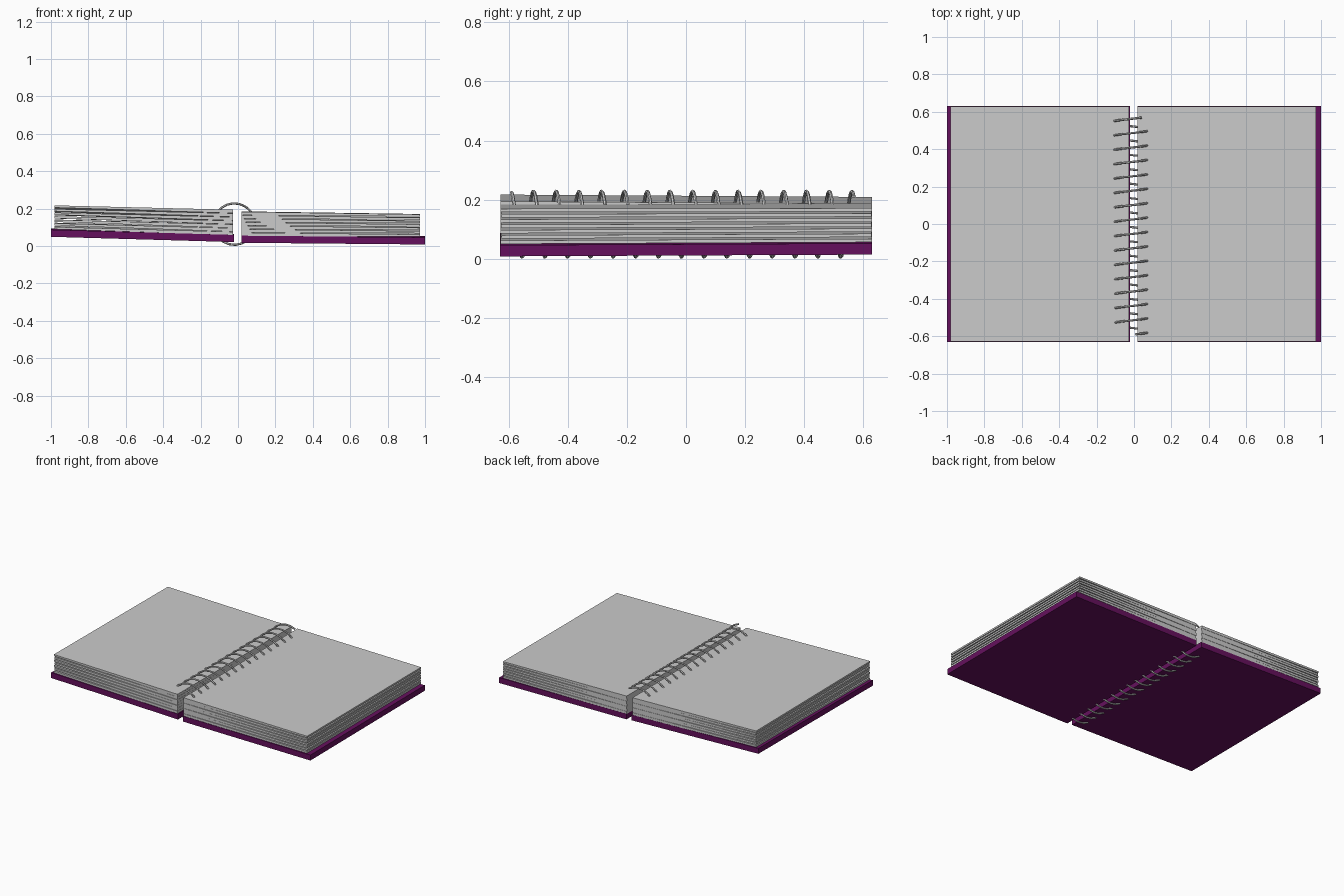
import bpy, bmesh, math

if "Cube" in bpy.data.objects:
    bpy.data.objects.remove(bpy.data.objects["Cube"])

purple = bpy.data.materials.new("purple_cover")
purple.diffuse_color = (0.13, 0.005, 0.11, 1)
purple.use_nodes = True
purple.node_tree.nodes["Principled BSDF"].inputs["Base Color"].default_value = purple.diffuse_color

SHEETS = 7


def lerp(a, b, t):
    return a + (b - a) * t


def slab(name, x_in, x_out, z_in, z_out, y0, y1, tilt=0.0, mat=None):
    """Flat slab from spine edge to outer edge; z_in / z_out are (bottom, top)."""
    profile = [(x_in, z_in[0]), (x_out, z_out[0]), (x_out, z_out[1]), (x_in, z_in[1])]
    bm = bmesh.new()
    ends = [[bm.verts.new((x, y, z + tilt * s)) for x, z in profile]
            for y, s in ((y0, -1), (y1, 1))]
    bm.faces.new(ends[0])
    bm.faces.new(ends[1])
    for i in range(4):
        j = (i + 1) % 4
        bm.faces.new((ends[0][i], ends[0][j], ends[1][j], ends[1][i]))
    bmesh.ops.recalc_face_normals(bm, faces=bm.faces)
    mesh = bpy.data.meshes.new(name)
    bm.to_mesh(mesh)
    bm.free()
    ob = bpy.data.objects.new(name, mesh)
    bpy.context.collection.objects.link(ob)
    if mat:
        mesh.materials.append(mat)
    return ob


def page_stack(side, x_in, x_out, inner, outer, tilt_top):
    """Sheets packed together at the spine, fanning apart at the outer edge."""
    step_in = (inner[1] - inner[0]) / SHEETS
    step_out = (outer[1] - outer[0]) / (SHEETS - 0.35)
    for i in range(SHEETS):
        zi = inner[0] + i * step_in
        zo = outer[0] + i * step_out
        shift = 0.002 * (i % 2)
        slab(f"{side}_page_{i + 1}", x_in, x_out + shift,
             (zi, zi + step_in), (zo, zo + step_out * 0.65),
             -0.627 + shift, 0.629 - shift, lerp(0.003, tilt_top, i / (SHEETS - 1)))


# Covers
slab("left_cover", -0.022, -1.0, (0.024, 0.062), (0.052, 0.090), -0.63, 0.63, 0.003, purple)
slab("right_cover", 0.018, 1.0, (0.020, 0.058), (0.011, 0.049), -0.63, 0.63, 0.003, purple)

# Page stacks
page_stack("left", -0.028, -0.982, (0.060, 0.190), (0.093, 0.213), -0.004)
page_stack("right", 0.018, 0.972, (0.056, 0.184), (0.053, 0.170), 0.001)

# Spiral binding: a helix swept with a thin round wire
TURNS, STEPS, WIRE = 15, 20, 0.006
RADIUS = 0.117 - WIRE
curve = bpy.data.curves.new("spiral_binding", 'CURVE')
curve.dimensions = '3D'
curve.bevel_depth = WIRE
curve.bevel_resolution = 1
curve.use_fill_caps = True
line = curve.splines.new('POLY')
count = int((TURNS + 0.08) * STEPS) + 1
line.points.add(count - 1)
for k in range(count):
    t = k / STEPS
    a = math.radians(15) + t * math.tau
    line.points[k].co = (-0.02 + RADIUS * math.sin(a), -0.59 + 0.077 * t,
                         0.117 + RADIUS * math.cos(a), 1)
coil = bpy.data.objects.new("spiral_binding", curve)
bpy.context.collection.objects.link(coil)
bpy.context.view_layer.objects.active = coil
coil.select_set(True)
bpy.ops.object.convert(target='MESH')
bpy.ops.object.shade_smooth_by_angle()
